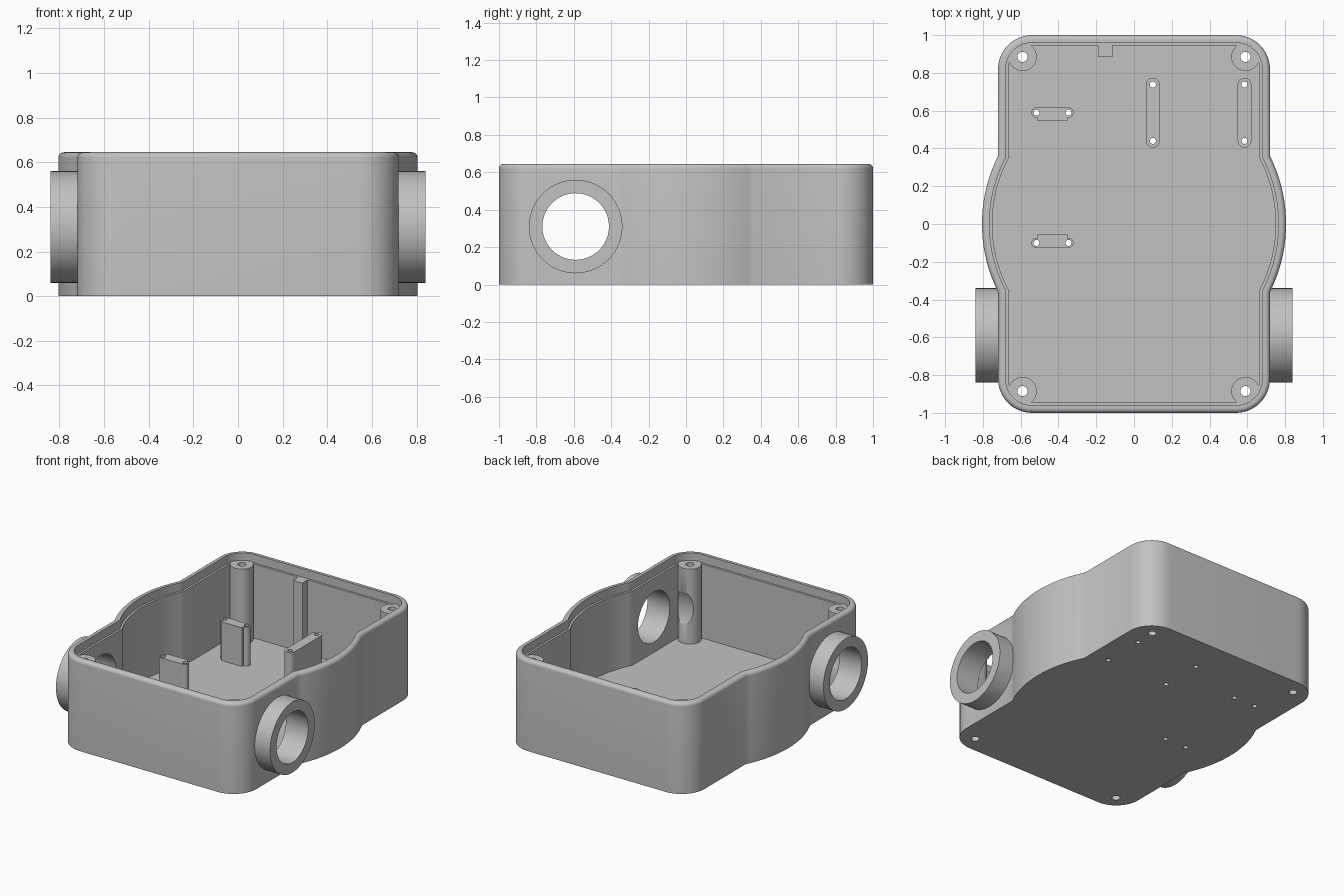
import bpy, bmesh, math
from mathutils import Matrix, Vector

cube = bpy.data.objects.get("Cube")
if cube:
    bpy.data.objects.remove(cube, do_unlink=True)

grey = bpy.data.materials.new("plain_grey")
grey.use_nodes = True
grey.diffuse_color = (0.54, 0.54, 0.54, 1)
grey.node_tree.nodes["Principled BSDF"].inputs["Base Color"].default_value = (0.54, 0.54, 0.54, 1)

HEIGHT, FLOOR, LEDGE, POST_TOP, MOUNT_TOP = 0.645, 0.06, 0.585, 0.592, 0.335
PORT_Y, PORT_Z = -0.59, 0.31
parts = []


def arc(cx, cy, r, a0, a1, n):
    """Points on an arc, angles in degrees, both ends included."""
    angles = [math.radians(a0 + (a1 - a0) * i / n) for i in range(n + 1)]
    return [(cx + r * math.cos(a), cy + r * math.sin(a)) for a in angles]


def circle(cx, cy, r, n=48):
    return arc(cx, cy, r, 0, 360, n)[:-1]


def outline(d):
    """Body plan inset by d: rounded rectangle with a round bulge on each side."""
    w, l, r, big = 0.72 - d, 1 - d, 0.18 - d, 0.805 - d
    a = math.degrees(math.acos(w / big))
    half = arc(0, 0, big, -a, a, 24) + arc(w - r, l - r, r, 0, 90, 12)
    half += arc(r - w, l - r, r, 90, 180, 12)
    return half + [(-x, -y) for x, y in half]


def loft(bm, rings):
    """Skin between (points, z) rings and cap both ends."""
    loops = [[bm.verts.new((x, y, z)) for x, y in pts] for pts, z in rings]
    for lo, hi in zip(loops, loops[1:]):
        for i in range(len(lo)):
            j = (i + 1) % len(lo)
            bm.faces.new((lo[i], lo[j], hi[j], hi[i]))
    bm.faces.new(loops[0][::-1])
    bm.faces.new(loops[-1])
    return [v for loop in loops for v in loop]


def side_cylinder(bm, r, x0, x1):
    """Cylinder along x at the height of the side ports."""
    verts = loft(bm, [(circle(0, 0, r, 72), x0), (circle(0, 0, r, 72), x1)])
    place = Matrix.Translation(Vector((0, PORT_Y, PORT_Z))) @ Matrix.Rotation(math.pi / 2, 4, "Y")
    bmesh.ops.transform(bm, matrix=place, verts=verts)


def finish(name, bm, part=True):
    bmesh.ops.recalc_face_normals(bm, faces=bm.faces)
    mesh = bpy.data.meshes.new(name)
    bm.to_mesh(mesh)
    bm.free()
    obj = bpy.data.objects.new(name, mesh)
    bpy.context.scene.collection.objects.link(obj)
    if part:
        parts.append(obj)
    else:
        obj.hide_render = True
    return obj


def prism(name, pts, z0, z1):
    bm = bmesh.new()
    loft(bm, [(pts, z0), (pts, z1)])
    return finish(name, bm)


def cut(obj, cutter):
    """Subtract the cutter and bake the result."""
    mod = obj.modifiers.new("cut", "BOOLEAN")
    mod.operation, mod.solver, mod.object = "DIFFERENCE", "EXACT", cutter
    bpy.context.view_layer.update()
    dg = bpy.context.evaluated_depsgraph_get()
    mesh = bpy.data.meshes.new_from_object(obj.evaluated_get(dg))
    obj.modifiers.clear()
    obj.data = mesh


# Open tray with rounded rim and inner ledge
bm = bmesh.new()
round_r = 0.025
steps = [(0, 0)]
steps += [(round_r + x, HEIGHT - round_r + z) for x, z in arc(0, 0, round_r, 180, 90, 6)]
steps += [(0.04, HEIGHT), (0.04, LEDGE), (0.055, LEDGE), (0.055, FLOOR)]
loft(bm, [(outline(d), z) for d, z in steps])
finish("enclosure_tray", bm)

# Side port collars
for side, name in ((1, "left_port_collar"), (-1, "right_port_collar")):
    bm = bmesh.new()
    side_cylinder(bm, 0.25, *sorted((side * 0.69, side * 0.84)))
    finish(name, bm)

# Corner screw posts
holes = []
front_posts = []
for sx, sn in ((1, "left"), (-1, "right")):
    for sy, fn in ((1, "back"), (-1, "front")):
        x, y = sx * 0.59, sy * 0.885
        post = prism(f"{fn}_{sn}_screw_post", circle(x, y, 0.075), 0.03, POST_TOP)
        holes.append((x, y, 0.027))
        if sy < 0:
            front_posts.append(post)

# Short board mounts with a lug on one side
for y, flip, name in ((0.59, 1, "back_board_mount"), (-0.1, -1, "front_board_mount")):
    pts = arc(0.085, 0, 0.027, -90, 90, 12) + arc(-0.085, 0, 0.027, 90, 270, 12)
    pts += [(-0.08, -0.027), (-0.08, -0.045), (0.08, -0.045), (0.08, -0.027)]
    prism(name, [(-0.432 + px, y + flip * py) for px, py in pts], 0.03, MOUNT_TOP)
    holes += [(-0.432 + s * 0.085, y, 0.016) for s in (-1, 1)]

# Long slot-shaped mounts
for x, name in ((0.1, "middle_long_mount"), (0.585, "left_long_mount")):
    pts = arc(x, 0.738, 0.036, 0, 180, 16) + arc(x, 0.44, 0.036, 180, 360, 16)
    prism(name, pts, 0.03, MOUNT_TOP)
    holes += [(x, y, 0.016) for y in (0.44, 0.738)]

# Rib on the back wall
prism("back_wall_rib", [(-0.19, 0.885), (-0.115, 0.885), (-0.115, 0.955), (-0.19, 0.955)], 0.03, LEDGE)

# Cutters for screw holes, port bore and post clearance
bm = bmesh.new()
for x, y, r in holes:
    loft(bm, [(circle(x, y, r, 24), -0.1), (circle(x, y, r, 24), 0.8)])
side_cylinder(bm, 0.178, -1, 1)
hole_cutter = finish("hole_cutter", bm, part=False)
bm = bmesh.new()
side_cylinder(bm, 0.25, -0.7, 0.7)
clearance_cutter = finish("clearance_cutter", bm, part=False)

for obj in parts:
    if obj.name != "back_wall_rib":
        cut(obj, hole_cutter)
for obj in front_posts:
    cut(obj, clearance_cutter)
for cutter in (hole_cutter, clearance_cutter):
    bpy.data.objects.remove(cutter, do_unlink=True)

# Colour and shading
bpy.ops.object.select_all(action="DESELECT")
for obj in parts:
    obj.data.materials.clear()
    obj.data.materials.append(grey)
    obj.select_set(True)
bpy.context.view_layer.objects.active = parts[0]
bpy.ops.object.shade_smooth_by_angle(angle=math.radians(30))
